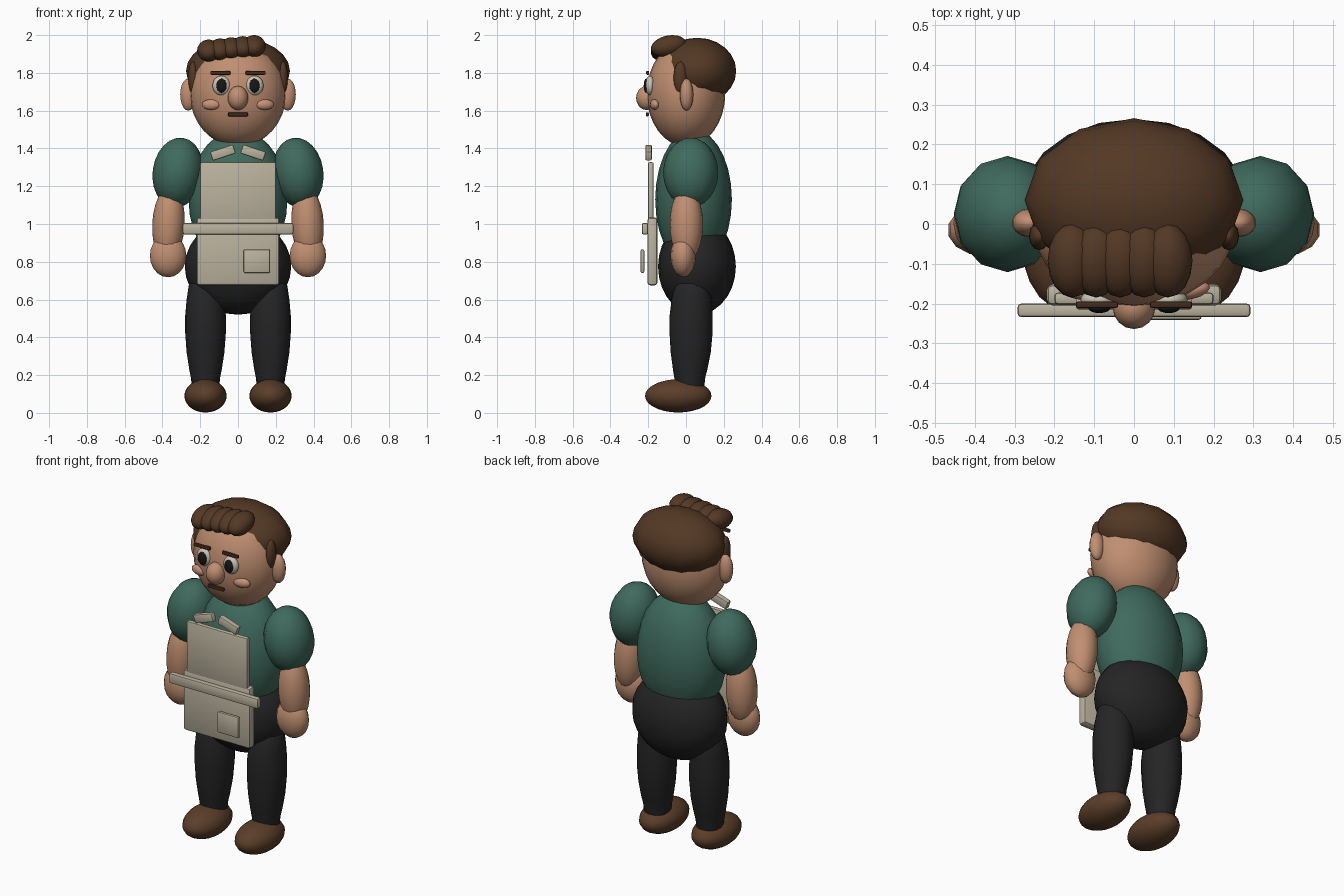
import bpy, bmesh, math
from mathutils import Vector

if "Cube" in bpy.data.objects:
    bpy.data.objects.remove(bpy.data.objects["Cube"])


def mat(name, *rgb):
    m = bpy.data.materials.new(name)
    m.diffuse_color = (*rgb, 1)
    m.use_nodes = True
    m.node_tree.nodes["Principled BSDF"].inputs["Base Color"].default_value = m.diffuse_color
    return m


SKIN = mat("skin", 0.53, 0.275, 0.165)
BLUSH = mat("blush", 0.58, 0.29, 0.19)
HAIR = mat("hair brown", 0.088, 0.04, 0.018)
SHOE = mat("shoe brown", 0.105, 0.048, 0.022)
GREEN = mat("shirt green", 0.05, 0.145, 0.11)
BLACK = mat("trouser black", 0.018, 0.018, 0.019)
CANVAS = mat("apron canvas", 0.50, 0.45, 0.345)
WHITE = mat("eye white", 0.60, 0.56, 0.47)
PUPIL = mat("pupil black", 0.008, 0.008, 0.008)
LINE = mat("brow brown", 0.06, 0.024, 0.012)


def finish(bm, name, m, loc, rot=(0, 0, 0), smooth=60):
    me = bpy.data.meshes.new(name)
    bm.to_mesh(me)
    bm.free()
    me.materials.append(m)
    ob = bpy.data.objects.new(name, me)
    bpy.context.collection.objects.link(ob)
    ob.location = loc
    ob.rotation_euler = [math.radians(a) for a in rot]
    bpy.ops.object.select_all(action='DESELECT')
    ob.select_set(True)
    bpy.context.view_layer.objects.active = ob
    bpy.ops.object.shade_smooth_by_angle(angle=math.radians(smooth))
    return ob


def ball(name, m, loc, radii, rot=(0, 0, 0), seg=20, rings=14):
    bm = bmesh.new()
    bmesh.ops.create_uvsphere(bm, u_segments=seg, v_segments=rings, radius=1)
    bmesh.ops.scale(bm, vec=Vector(radii), verts=bm.verts)
    return finish(bm, name, m, loc, rot)


def slab(name, m, loc, size, rot=(0, 0, 0), bevel=0.01):
    bm = bmesh.new()
    bmesh.ops.create_cube(bm, size=1)
    bmesh.ops.scale(bm, vec=Vector(size), verts=bm.verts)
    bmesh.ops.bevel(bm, geom=bm.edges[:], offset=bevel, segments=2,
                    profile=0.5, affect='EDGES')
    return finish(bm, name, m, loc, rot, 35)


def lathe(name, m, loc, profile, sy=1, seg=16):
    """Closed tube through (radius, z, y shift) rings."""
    bm = bmesh.new()
    rings = [[bm.verts.new((r * math.cos(a), dy + r * sy * math.sin(a), z))
              for a in (2 * math.pi * i / seg for i in range(seg))]
             for r, z, dy in profile]
    for lo, hi in zip(rings, rings[1:]):
        for i in range(seg):
            j = (i + 1) % seg
            bm.faces.new((lo[i], lo[j], hi[j], hi[i]))
    bm.faces.new(rings[0][::-1])
    bm.faces.new(rings[-1])
    return finish(bm, name, m, loc)


# Body
ball("torso", GREEN, (0, 0.04, 1.13), (0.262, 0.203, 0.37))
ball("hips", BLACK, (0, 0.058, 0.775), (0.282, 0.206, 0.255))

# Head, hair and face
ball("head", SKIN, (0, 0, 1.69), (0.255, 0.208, 0.28), seg=24, rings=16)
ball("hair_cap", HAIR, (0, 0.06, 1.81), (0.275, 0.206, 0.176), seg=12, rings=12)
for i in range(5):
    ball(f"fringe_lock_{i}", HAIR, (-0.155 + i * 0.06, -0.092, 1.918 + i * 0.006),
         (0.062, 0.095, 0.056), (12, 0, 0), 16, 10)
ball("nose", SKIN, (0, -0.208, 1.667), (0.054, 0.056, 0.064), seg=16, rings=10)
slab("mouth", LINE, (0, -0.205, 1.58), (0.105, 0.016, 0.02), bevel=0.005)

# Paired parts
for s, side in ((-1, "left"), (1, "right")):
    ball(f"{side}_ear", SKIN, (s * 0.263, 0.003, 1.685), (0.044, 0.036, 0.085), (0, 0, 0), 14, 10)
    ball(f"{side}_sideburn", HAIR, (s * 0.238, -0.03, 1.775), (0.026, 0.036, 0.085), seg=12, rings=10)
    ball(f"{side}_eye", WHITE, (s * 0.088, -0.19, 1.733), (0.047, 0.026, 0.052), seg=16, rings=10)
    ball(f"{side}_pupil", PUPIL, (s * 0.087, -0.211, 1.732), (0.028, 0.013, 0.038), seg=14, rings=8)
    slab(f"{side}_brow", LINE, (s * 0.093, -0.203, 1.8), (0.106, 0.016, 0.02), bevel=0.005)
    ball(f"{side}_cheek", BLUSH, (s * 0.142, -0.167, 1.632), (0.05, 0.022, 0.028), (0, 0, s * 12), 14, 8)

    ball(f"{side}_sleeve", GREEN, (s * 0.318, 0.025, 1.272), (0.134, 0.146, 0.186),
         (0, -s * 8, 0), 12, 12)
    ball(f"{side}_forearm", SKIN, (s * 0.368, 0.002, 1.0), (0.086, 0.088, 0.2), (0, -s * 3, 0), 16, 12)
    ball(f"{side}_hand", SKIN, (s * 0.37, -0.015, 0.832), (0.099, 0.067, 0.114), seg=14, rings=10)

    lathe(f"{side}_leg", BLACK, (s * 0.172, 0, 0),
          [(0.07, 0.12, 0.02), (0.078, 0.19, 0.02), (0.086, 0.23, 0.022), (0.1, 0.32, 0.025),
           (0.108, 0.43, 0.027), (0.108, 0.51, 0.027), (0.1, 0.6, 0.03),
           (0.088, 0.68, 0.035), (0.05, 0.74, 0.04)], 1.06)
    ball(f"{side}_shoe", SHOE, (s * 0.172, -0.041, 0.09), (0.112, 0.176, 0.088))
    slab(f"{side}_strap", CANVAS, (s * 0.08, -0.198, 1.378), (0.128, 0.034, 0.05), (0, s * 18, 0), 0.008)

# Apron
slab("apron_bib", CANVAS, (0, -0.187, 1.165), (0.4, 0.03, 0.325), bevel=0.009)
slab("apron_skirt", CANVAS, (0, -0.178, 0.855), (0.44, 0.054, 0.36), bevel=0.016)
slab("apron_belt", CANVAS, (0, -0.217, 0.975), (0.585, 0.034, 0.06), bevel=0.009)
slab("apron_pocket", CANVAS, (0.1, -0.231, 0.803), (0.14, 0.02, 0.125), bevel=0.008)
